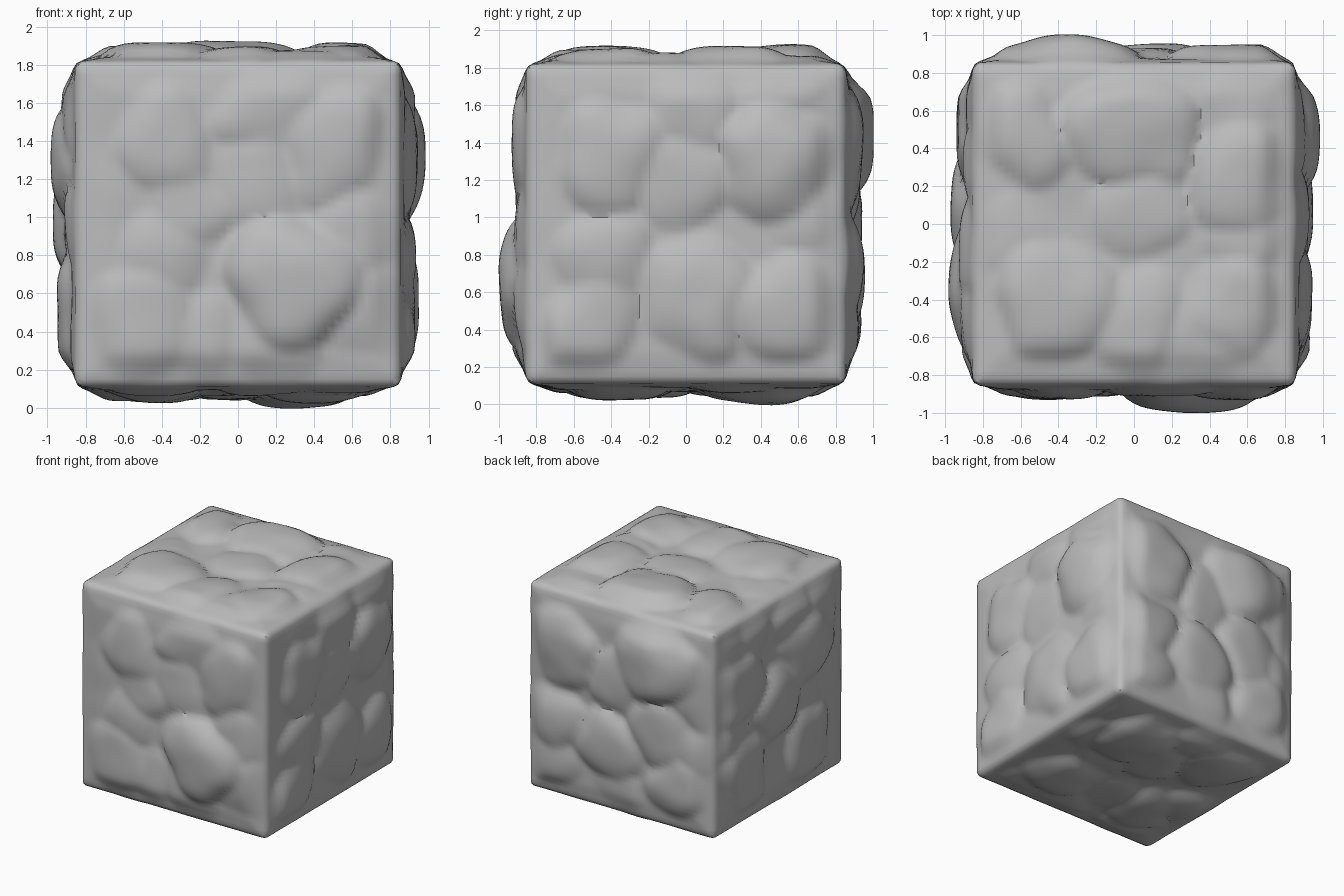
import bpy, bmesh, math, random
from mathutils import Vector, noise

cube = bpy.data.objects.get("Cube")
if cube:
    bpy.data.objects.remove(cube)

random.seed(7)
CELLS = 48
HALF, ROUND, MIDDLE = .85, .04, .965
GROOVE = .025  # depth at which the gaps between chunks bottom out

# Main chunks on each side: two in-plane positions, then bulge height
CHUNKS = {
    (1, -1): [(-.4, .5, .08), (.6, .5, .08), (.35, -.3, .15), (-.5, -.2, .07), (-.6, -.6, .08),
              (.75, -.5, .07)],
    (0, 1): [(-.45, .45, .09), (.5, .4, .13), (-.5, -.2, .08), (.1, -.45, .1), (-.6, -.65, .08),
             (.6, -.55, .09)],
    (2, 1): [(-.5, -.45, .1), (-.65, .5, .08), (-.05, .6, .11), (.65, .3, .1), (.6, -.5, .09),
             (0, -.6, .08)],
    (1, 1): [(-.4, .6, .155), (.6, .5, .1), (.7, -.25, .1), (.1, -.35, .1), (-.45, -.05, .09),
             (-.65, -.55, .09)],
    (0, -1): [(-.35, .4, .13), (.65, .35, .09), (.1, 0, .12), (.55, -.5, .09), (-.4, -.55, .1)],
    (2, -1): [(.4, .5, .115), (-.5, -.4, .09), (.5, -.4, .09), (-.5, .5, .08)],
}


def smooth(t):
    t = max(0, min(1, t))
    return t * t * (3 - 2 * t)


def fill_gaps(chunks):
    """Scatter smaller chunks wherever there is room between the main ones."""
    for attempt in range(60):
        u, v = random.uniform(-.8, .8), random.uniform(-.8, .8)
        if all(math.hypot(u - c[0], v - c[1]) > .36 for c in chunks):
            chunks.append((u, v, random.uniform(.04, .08)))


def dome(u, v, chunk, tilt):
    """Tilted, flat-topped mound that steepens away from its centre."""
    du, dv = u - chunk[0], v - chunk[1]
    return chunk[2] + tilt.x * du + tilt.y * dv - 1.4 * math.hypot(du, dv) ** 3


def bulge(axis, sign, p):
    """Height of the tallest chunk over this point, fading at the cube's edges."""
    a, b = [i for i in range(3) if i != axis]
    warp = noise.noise_vector(p * 2.5) * .13
    u, v = p[a] + warp[a], p[b] + warp[b]
    height = GROOVE
    for chunk in CHUNKS[axis, sign]:
        tilt = noise.noise_vector(Vector((*chunk[:2], axis + sign * .4)) * 9) * .06
        height = max(height, dome(u, v, chunk, tilt))
    height += noise.noise(p * 3) * .01
    edge = smooth((1 - max(abs(p[a]), abs(p[b]))) / .22)
    return height * (.15 + .85 * edge)


def rock_point(p):
    """Rounded box point, with each side pushed outward by its chunks."""
    q = p * HALF
    core = HALF - ROUND
    inner = Vector([max(-core, min(core, c)) for c in q])
    q = inner + (q - inner).normalized() * ROUND
    for axis in range(3):
        if abs(p[axis]) > .999:
            sign = 1 if p[axis] > 0 else -1
            q[axis] += sign * bulge(axis, sign, p)
    return q + Vector((0, 0, MIDDLE))


# Stone block
for side in CHUNKS.values():
    fill_gaps(side)
bm = bmesh.new()
bmesh.ops.create_cube(bm, size=2)
bmesh.ops.subdivide_edges(bm, edges=bm.edges[:], cuts=CELLS - 1, use_grid_fill=True)
for vert in bm.verts:
    vert.co = rock_point(vert.co.copy())

mesh = bpy.data.meshes.new("stone_block")
bm.to_mesh(mesh)
bm.free()
block = bpy.data.objects.new("stone_block", mesh)
bpy.context.collection.objects.link(block)

# Grey stone
stone = bpy.data.materials.new("grey_stone")
stone.use_nodes = True
colour = (.5, .5, .5, 1)
stone.diffuse_color = colour
stone.node_tree.nodes["Principled BSDF"].inputs["Base Color"].default_value = colour
mesh.materials.append(stone)

bpy.context.view_layer.objects.active = block
block.select_set(True)
bpy.ops.object.shade_smooth_by_angle(angle=math.radians(40))
